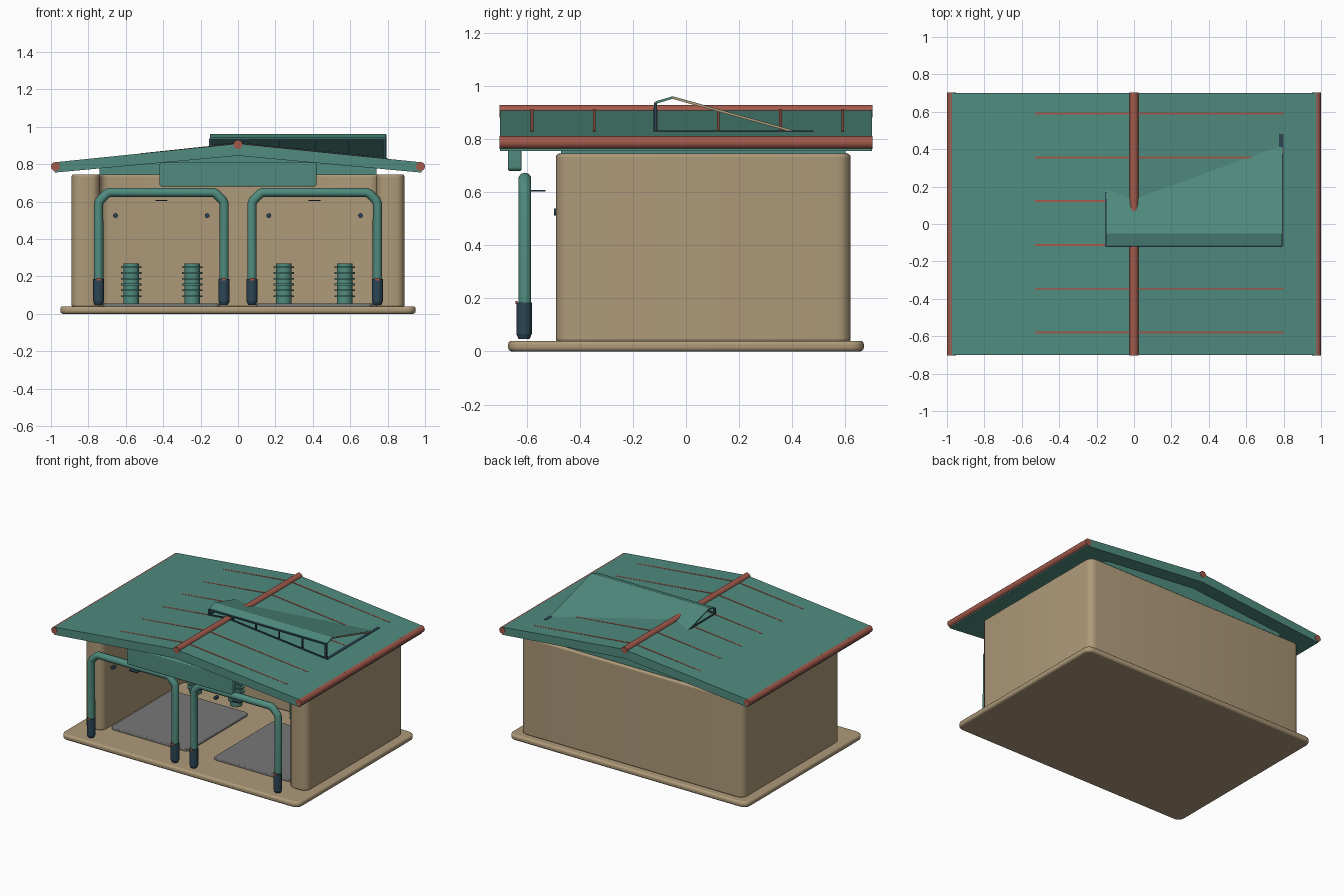
import bpy, bmesh, math
from mathutils import Vector

cube = bpy.data.objects.get("Cube")
if cube:
    bpy.data.objects.remove(cube, do_unlink=True)


def material(name, rgb):
    m = bpy.data.materials.new(name)
    m.use_nodes = True
    m.diffuse_color = (*rgb, 1)
    m.node_tree.nodes["Principled BSDF"].inputs["Base Color"].default_value = (*rgb, 1)
    return m


TEAL = material("teal paint", (0.08, 0.26, 0.21))
TAN = material("tan plaster", (0.42, 0.32, 0.19))
RED = material("rust red", (0.36, 0.1, 0.07))
NAVY = material("dark navy", (0.025, 0.06, 0.09))
GREY = material("grey mat", (0.18, 0.185, 0.18))


def finish(bm, name, mat, bevel=0, segments=3, smooth=True):
    bmesh.ops.recalc_face_normals(bm, faces=bm.faces)
    me = bpy.data.meshes.new(name)
    bm.to_mesh(me)
    bm.free()
    me.materials.append(mat)
    ob = bpy.data.objects.new(name, me)
    bpy.context.collection.objects.link(ob)
    bpy.ops.object.select_all(action='DESELECT')
    bpy.context.view_layer.objects.active = ob
    ob.select_set(True)
    if bevel:
        mod = ob.modifiers.new("Bevel", 'BEVEL')
        mod.width = bevel
        mod.segments = segments
        mod.limit_method = 'ANGLE'
        mod.angle_limit = math.radians(40)
    if smooth:
        bpy.ops.object.shade_smooth_by_angle(angle=math.radians(40))
    return ob


def prism(name, mat, profile, axis, lo, hi, corner=0, bevel=0, smooth=True):
    """Extrude a 2D profile along an axis, optionally rounding its corners."""
    def place(p, t):
        c = list(p)
        c.insert(axis, t)
        return c
    bm = bmesh.new()
    face = bm.faces.new([bm.verts.new(place(p, lo)) for p in profile])
    ext = bmesh.ops.extrude_face_region(bm, geom=[face])
    shift = Vector(place((0, 0), hi - lo))
    bmesh.ops.translate(bm, verts=[v for v in ext["geom"] if isinstance(v, bmesh.types.BMVert)], vec=shift)
    if corner:
        long_edges = [e for e in bm.edges if abs(e.verts[0].co[axis] - e.verts[1].co[axis]) > 1e-5]
        bmesh.ops.bevel(bm, geom=long_edges, offset=corner, segments=5, profile=0.5, affect='EDGES')
    return finish(bm, name, mat, bevel, 3, smooth)


def rect(x0, x1, y0, y1):
    return [(x0, y0), (x1, y0), (x1, y1), (x0, y1)]


def box(name, mat, x, y, z, corner=0, bevel=0):
    return prism(name, mat, rect(*x, *y), 2, *z, corner, bevel)


def rod(name, mat, a, b, r, sides=16, r2=None):
    a, b = Vector(a), Vector(b)
    bm = bmesh.new()
    bmesh.ops.create_cone(bm, cap_ends=True, segments=sides, radius1=r,
                          radius2=r if r2 is None else r2, depth=(b - a).length)
    bm.transform((b - a).to_track_quat('Z', 'Y').to_matrix().to_4x4())
    bmesh.ops.translate(bm, verts=bm.verts, vec=(a + b) / 2)
    return finish(bm, name, mat)


def roof_z(x):
    return 0.91 - 0.102 * abs(x)


# Base slab and three-sided wall with an open front
box("base_slab", TAN, (-0.95, 0.95), (-0.67, 0.67), (0, 0.04), 0.05, 0.014)
wall = [(-0.89, -0.49), (-0.74, -0.49), (-0.74, 0.46), (0.74, 0.46),
        (0.74, -0.49), (0.89, -0.49), (0.89, 0.62), (-0.89, 0.62)]
prism("walls", TAN, wall, 2, 0.035, 0.745, 0.05, 0.012)

# Gable roof with the filled space beneath it
roof = [(-0.98, 0.755), (0, 0.845), (0.98, 0.755), (0.98, 0.81), (0, 0.91), (-0.98, 0.81)]
prism("roof", TEAL, roof, 1, -0.7, 0.7, smooth=False)
gable = [(-0.74, 0.742), (0.74, 0.742), (0.74, 0.782), (0, 0.85), (-0.74, 0.782)]
prism("gable_ceiling", TEAL, gable, 1, -0.47, 0.6, smooth=False)
rod("ridge_pole", RED, (0, -0.702, 0.905), (0, 0.702, 0.905), 0.024, 12)
for s, side in ((1, "left"), (-1, "right")):
    rod(side + "_eave_pole", RED, (s * 0.976, -0.702, 0.787), (s * 0.976, 0.702, 0.787), 0.024, 12)

# Thin battens following the roof slopes
for i in range(6):
    y = -0.58 + i * 0.234
    for end in (-0.53, 0.8):
        strip = [(0, roof_z(0) - 0.01), (end, roof_z(end) - 0.01),
                 (end, roof_z(end) + 0.001), (0, roof_z(0) + 0.003)]
        prism("roof_batten", RED, strip, 1, y - 0.005, y + 0.005, smooth=False)

# Raised skylight: folded sheet with an open framed front
sheet = [(-0.115, 0.932), (-0.05, 0.952), (0.43, 0.818), (0.44, 0.824), (-0.05, 0.961), (-0.115, 0.942)]
prism("skylight_sheet", TEAL, sheet, 0, -0.15, 0.79, smooth=False)
edge = [(-0.05, 0.951), (0.42, 0.82), (0.42, 0.828), (-0.05, 0.959)]
prism("skylight_edge", TAN, edge, 0, 0.789, 0.793, smooth=False)
box("skylight_top_rail", NAVY, (-0.152, 0.79), (-0.12, -0.11), (0.929, 0.938))
for x in (-0.146, 0.04, 0.225, 0.41, 0.595, 0.782):
    w = 0.008 if x in (-0.146, 0.782) else 0.004
    box("skylight_post", NAVY, (x - w, x + w), (-0.12, -0.11), (roof_z(x) - 0.01, 0.938))
for end in (-0.15, 0.79):
    sill = [(0, 0.905), (end, roof_z(end) - 0.005), (end, roof_z(end) + 0.007), (0, 0.917)]
    prism("skylight_sill", NAVY, sill, 1, -0.122, -0.112, smooth=False)
box("skylight_side_rail", NAVY, (0.776, 0.798), (-0.12, 0.48), (0.823, 0.832))
box("skylight_short_rail", NAVY, (-0.154, -0.144), (-0.12, 0.17), (0.893, 0.901))

# Rounded housing under the front eave
prism("front_housing", TEAL, rect(-0.42, 0.42, 0.68, 0.81), 1, -0.67, -0.62, 0.015, 0.006)


def arch(cx):
    """Bent pipe frame with dark foot sleeves."""
    curve = bpy.data.curves.new("pipe_arch", 'CURVE')
    curve.dimensions = '3D'
    curve.bevel_depth = 0.025
    curve.bevel_resolution = 3
    curve.use_fill_caps = True
    half = [(0.335, 0.08), (0.335, 0.59), (0.328, 0.606), (0.292, 0.642), (0.276, 0.649)]
    path = [(cx - x, z) for x, z in half] + [(cx + x, z) for x, z in reversed(half)]
    spline = curve.splines.new('POLY')
    spline.points.add(len(path) - 1)
    for p, (x, z) in zip(spline.points, path):
        p.co = (x, -0.607, z, 1)
    spline.use_smooth = True
    curve.materials.append(TEAL)
    bpy.context.collection.objects.link(bpy.data.objects.new("pipe_arch", curve))
    for x in (cx - 0.335, cx + 0.335):
        rod("foot_sleeve", NAVY, (x, -0.61, 0.065), (x, -0.61, 0.185), 0.029)
        rod("foot_tip", NAVY, (x, -0.61, 0.047), (x, -0.61, 0.066), 0.021, 16, 0.029)
        box("sleeve_clip", RED, (x - 0.012, x + 0.012), (-0.642, -0.635), (0.178, 0.19))


# Two matching bays
for s in (-1, 1):
    arch(s * 0.41)
    box("latch_plate", NAVY, (s * 0.41 - 0.032, s * 0.41 + 0.032), (-0.61, -0.53), (0.602, 0.609))
    box("floor_mat", GREY, (s * 0.41 - 0.31, s * 0.41 + 0.31), (-0.43, 0.27), (0.035, 0.056), 0.03, 0.005)
    for x in (0.165, 0.655):
        rod("wall_peg", NAVY, (s * x, -0.498, 0.525), (s * x, -0.47, 0.525), 0.013, 12)
    for x in (0.245, 0.57):
        rod("ribbed_post", TEAL, (s * x, 0.33, 0.056), (s * x, 0.33, 0.27), 0.042)
        for i in range(6):
            z = 0.09 + i * 0.031
            rod("post_rib", TEAL, (s * x, 0.33, z), (s * x, 0.33, z + 0.009), 0.055)
